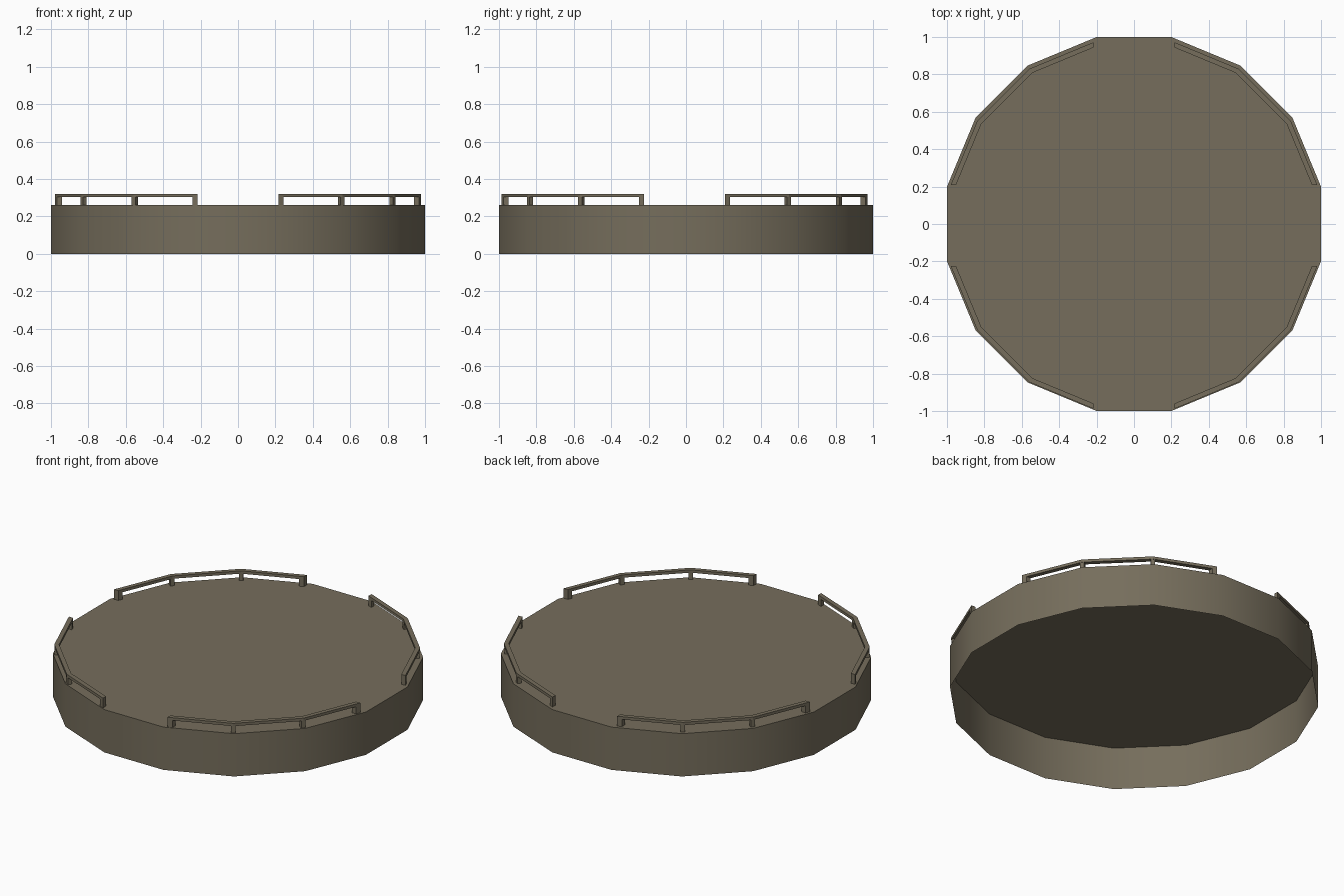
import bpy, bmesh, math
from mathutils import Vector

if "Cube" in bpy.data.objects:
    bpy.data.objects.remove(bpy.data.objects["Cube"])

DECK, BAR_LOW, BAR_TOP = 0.26, 0.303, 0.32
OUT, INN, END = 0.988, 0.962, 0.217   # rail apothems and end cut
SHIFT_Y = -0.008

mat = bpy.data.materials.new("weathered_brown")
mat.diffuse_color = (0.18, 0.155, 0.107, 1)
mat.use_nodes = True
mat.node_tree.nodes["Principled BSDF"].inputs["Base Color"].default_value = mat.diffuse_color


def finish(name, bm):
    bmesh.ops.recalc_face_normals(bm, faces=bm.faces)
    me = bpy.data.meshes.new(name)
    bm.to_mesh(me)
    bm.free()
    ob = bpy.data.objects.new(name, me)
    bpy.context.collection.objects.link(ob)
    me.materials.append(mat)
    return ob


def prism(bm, outline, z0, z1):
    lo = [bm.verts.new((x, y, z0)) for x, y in outline]
    hi = [bm.verts.new((x, y, z1)) for x, y in outline]
    n = len(outline)
    bm.faces.new(lo[::-1])
    bm.faces.new(hi)
    for i in range(n):
        j = (i + 1) % n
        bm.faces.new((lo[i], lo[j], hi[j], hi[i]))


# Drum: sixteen sides, closed on top and open underneath
bm = bmesh.new()
r = 1 / math.cos(math.pi / 16)
ring = [(r * math.cos((i + .5) * math.pi / 8), r * math.sin((i + .5) * math.pi / 8)) for i in range(16)]
lo = [bm.verts.new((x, y, 0)) for x, y in ring]
hi = [bm.verts.new((x, y, DECK)) for x, y in ring]
bm.faces.new(hi)
for i in range(16):
    j = (i + 1) % 16
    bm.faces.new((lo[i], lo[j], hi[j], hi[i]))
drum = finish("round_platform", bm)
bpy.context.view_layer.objects.active = drum
drum.select_set(True)
bpy.ops.object.shade_smooth_by_angle(angle=math.radians(30))


def edge_point(a, y):
    # point on the facet next to the +x side, at apothem a
    t = math.pi / 8
    return ((a - y * math.sin(t)) / math.cos(t), y)


def corner(a, deg):
    t = math.radians(deg)
    q = a / math.cos(math.pi / 16)
    return (q * math.cos(t), q * math.sin(t))


def flip(p):
    return (p[1], p[0])


# Guard rails: one bent bar with four posts in each quadrant
for name, sx, sy in (("back_right", 1, 1), ("back_left", -1, 1),
                     ("front_left", -1, -1), ("front_right", 1, -1)):
    def place(pts):
        return [(x * sx, y * sy + SHIFT_Y) for x, y in pts]

    def side(a):
        return [edge_point(a, END), corner(a, 33.75), corner(a, 56.25), flip(edge_point(a, END))]

    bm = bmesh.new()
    prism(bm, place(side(OUT) + side(INN)[::-1]), BAR_LOW, BAR_TOP)
    finish(name + "_rail", bm)

    bm = bmesh.new()
    end = [edge_point(OUT, END), edge_point(OUT, END + .026),
           edge_point(INN, END + .026), edge_point(INN, END)]
    posts = [end, [flip(p) for p in end]]
    for deg in (33.75, 56.25):
        o, i = Vector(corner(OUT, deg)), Vector(corner(INN, deg))
        d = (o - i).normalized()
        s = Vector((-d.y, d.x)) * .012
        o -= d * .002
        posts.append([tuple(o + s), tuple(i + s), tuple(i - s), tuple(o - s)])
    for p in posts:
        prism(bm, place(p), DECK, BAR_LOW)
    finish(name + "_rail_posts", bm)
